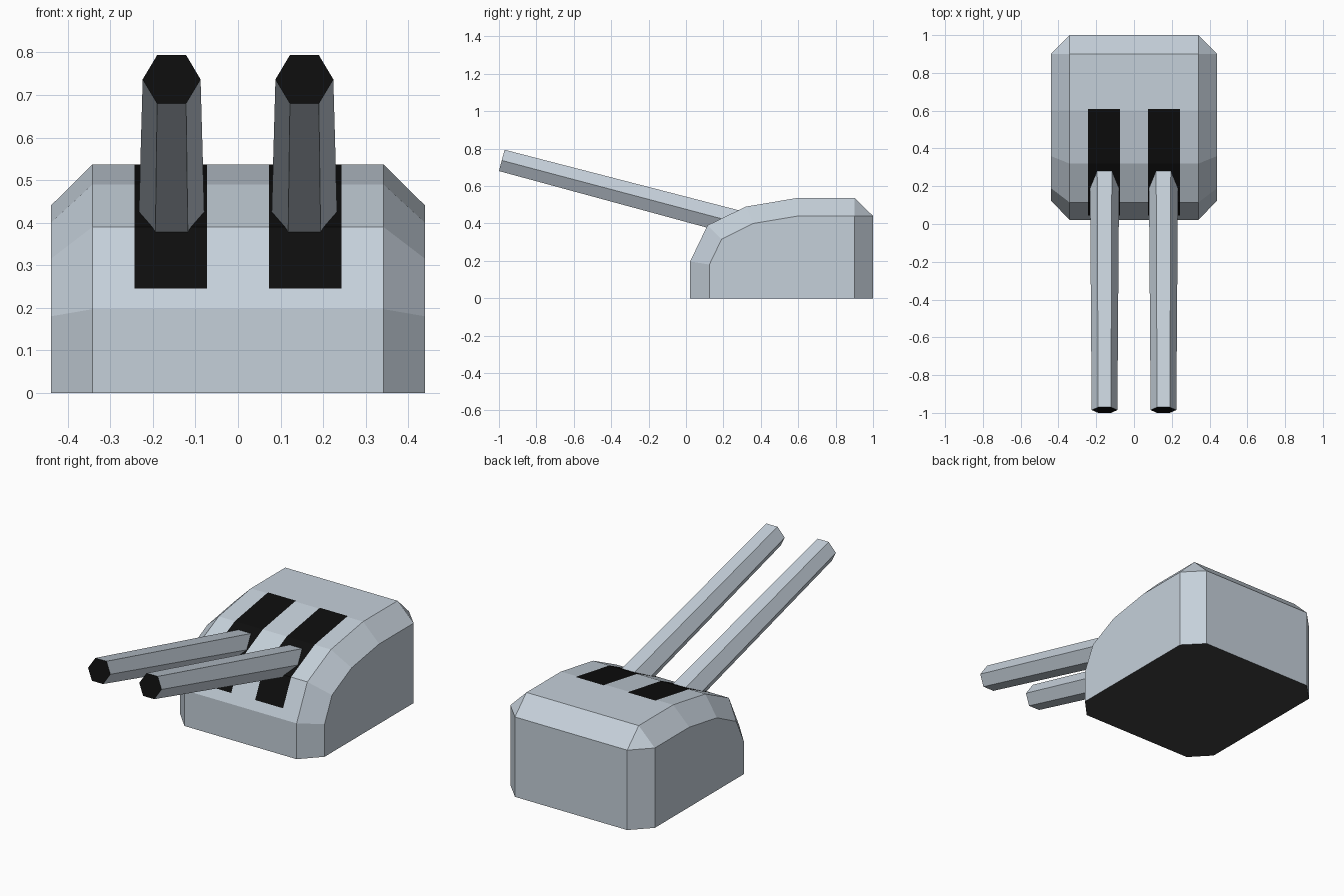
import bpy, bmesh, math
from mathutils import Vector

cube = bpy.data.objects.get("Cube")
if cube:
    bpy.data.objects.remove(cube, do_unlink=True)


def make_material(name, rgb):
    mat = bpy.data.materials.new(name)
    mat.use_nodes = True
    color = (*rgb, 1.0)
    mat.diffuse_color = color
    mat.node_tree.nodes["Principled BSDF"].inputs["Base Color"].default_value = color
    return mat


STEEL = make_material("pale steel", (0.56, 0.63, 0.70))
BLACK = make_material("black", (0.004, 0.004, 0.004))
CHARCOAL = make_material("charcoal", (0.05, 0.05, 0.05))


def finish(name, bm, materials):
    bmesh.ops.recalc_face_normals(bm, faces=bm.faces)
    mesh = bpy.data.meshes.new(name)
    bm.to_mesh(mesh)
    bm.free()
    for mat in materials:
        mesh.materials.append(mat)
    obj = bpy.data.objects.new(name, mesh)
    bpy.context.collection.objects.link(obj)
    return obj


# Turret housing: side profiles (y, z) of the middle slab and of the outer walls
MIDDLE = [(0.022, 0), (0.022, 0.197), (0.115, 0.39), (0.32, 0.49),
          (0.6, 0.537), (0.9, 0.537), (1.0, 0.44), (1.0, 0)]
WALL = [(0.125, 0), (0.125, 0.18), (0.19, 0.315), (0.36, 0.4),
        (0.6, 0.44), (0.9, 0.44), (0.9, 0.44), (0.9, 0)]
STATIONS = [(-0.44, WALL), (-0.342, MIDDLE), (0.342, MIDDLE), (0.44, WALL)]

bm = bmesh.new()
loops = [[bm.verts.new((x, y, z)) for y, z in profile] for x, profile in STATIONS]
for a, b in zip(loops, loops[1:]):
    for i in range(len(a)):
        j = (i + 1) % len(a)
        bm.faces.new((a[i], a[j], b[j], b[i]))
bm.faces.new(loops[0])
bm.faces.new(loops[-1])
bmesh.ops.remove_doubles(bm, verts=bm.verts, dist=0.0001)

# Gun slots: cut their outlines into the sloped front and roof
SLOT_IN, SLOT_OUT, SLOT_LOW, SLOT_BACK = 0.073, 0.243, 0.245, 0.61
cuts = [((s * x, 0, 0), (1, 0, 0)) for s in (-1, 1) for x in (SLOT_IN, SLOT_OUT)]
cuts += [((0, 0, SLOT_LOW), (0, 0, 1)), ((0, SLOT_BACK, 0), (0, 1, 0))]
for point, normal in cuts:
    geom = bm.verts[:] + bm.edges[:] + bm.faces[:]
    bmesh.ops.bisect_plane(bm, geom=geom, plane_co=point, plane_no=normal)

# Colour by direction and position
bmesh.ops.recalc_face_normals(bm, faces=bm.faces)
for face in bm.faces:
    c = face.calc_center_median()
    if face.normal.z < -0.5:
        face.material_index = 2
    elif (face.normal.z > 0.1 and SLOT_IN < abs(c.x) < SLOT_OUT
          and c.z > SLOT_LOW and c.y < SLOT_BACK):
        face.material_index = 1
finish("turret_housing", bm, [STEEL, BLACK, CHARCOAL])


# Gun barrels: tapered six-sided tubes with black muzzles
def barrel(name, x):
    breech, muzzle = Vector((x, 0.35, 0.383)), Vector((x, -0.985, 0.737))
    axis = (muzzle - breech).normalized()
    side = Vector((1, 0, 0))
    up = side.cross(axis)
    bm = bmesh.new()
    rings = []
    for centre, radius in ((breech, 0.078), (muzzle, 0.068)):
        angles = [math.tau * i / 6 for i in range(6)]
        rings.append([bm.verts.new(centre + radius * (side * math.cos(t) + up * math.sin(t)))
                      for t in angles])
    for i in range(6):
        j = (i + 1) % 6
        bm.faces.new((rings[0][i], rings[0][j], rings[1][j], rings[1][i]))
    bm.faces.new(rings[0])
    bm.faces.new(rings[1]).material_index = 1
    finish(name, bm, [STEEL, BLACK])


barrel("left_barrel", 0.156)
barrel("right_barrel", -0.156)
